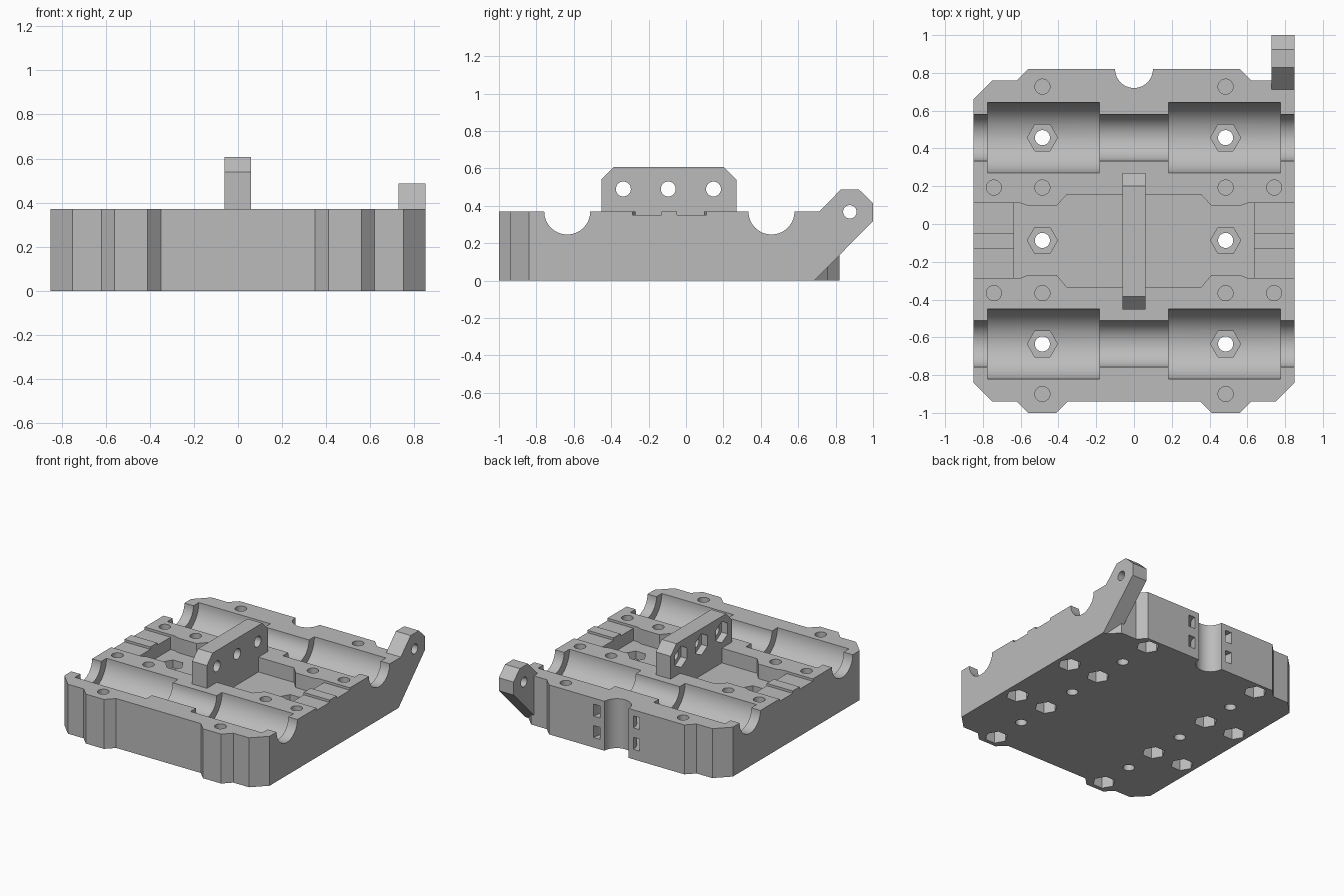
import bpy, bmesh, math

cube = bpy.data.objects.get("Cube")
if cube:
    bpy.data.objects.remove(cube, do_unlink=True)

grey = bpy.data.materials.new("mid grey")
grey.use_nodes = True
GREY = (0.5, 0.5, 0.5, 1)
grey.diffuse_color = GREY
grey.node_tree.nodes["Principled BSDF"].inputs["Base Color"].default_value = GREY

TOP = 0.37      # deck height
HALF = 0.85     # half width
HOLE = 0.04     # screw hole radius
NUT = 0.08      # nut pocket radius


def prism(name, pts, axis, a, b):
    """Extrude a profile along z (points x, y) or along x (points y, z)."""
    bm = bmesh.new()

    def place(u, v, w):
        return (u, v, w) if axis == "z" else (w, u, v)
    low = [bm.verts.new(place(u, v, a)) for u, v in pts]
    high = [bm.verts.new(place(u, v, b)) for u, v in pts]
    bm.faces.new(low)
    bm.faces.new(high)
    for i in range(len(pts)):
        j = (i + 1) % len(pts)
        bm.faces.new((low[i], low[j], high[j], high[i]))
    bmesh.ops.recalc_face_normals(bm, faces=bm.faces)
    mesh = bpy.data.meshes.new(name)
    bm.to_mesh(mesh)
    bm.free()
    mesh.materials.append(grey)
    obj = bpy.data.objects.new(name, mesh)
    bpy.context.collection.objects.link(obj)
    return obj


def arc(u, v, r, n=32, start=0.0, sweep=2 * math.pi, closed=True):
    steps = n if closed else n - 1
    return [(u + r * math.cos(start + sweep * i / steps),
             v + r * math.sin(start + sweep * i / steps)) for i in range(n)]


def mirrored(right):
    return right + [(-x, y) for x, y in reversed(right)]


def combine(target, tool, operation="DIFFERENCE"):
    mod = target.modifiers.new("combine", "BOOLEAN")
    mod.operation = operation
    mod.solver = "EXACT"
    mod.object = tool
    bpy.context.view_layer.objects.active = target
    bpy.ops.object.modifier_apply(modifier=mod.name)
    bpy.data.objects.remove(tool, do_unlink=True)


def cut(pts, axis, a, b):
    combine(body, prism("cutter", pts, axis, a, b))


# Carriage block outline, with feet at the front and chamfered corners
body = prism("carriage_body", mirrored([
    (0.35, -0.94), (0.41, -1.0), (0.56, -1.0), (0.62, -0.94), (0.75, -0.94),
    (HALF, -0.84), (HALF, 0.66), (0.75, 0.76), (0.62, 0.76), (0.56, 0.82)]),
    "z", 0, TOP)

# Rod grooves and the wider bearing seats
for y in (0.457, -0.635):
    cut(arc(y, TOP, 0.123, 64), "x", -1, 1)
    for side in (-1, 1):
        a, b = sorted((side * 0.182, side * 0.775))
        cut(arc(y, TOP, 0.186, 64), "x", a, b)

# Central pocket
cut(mirrored([(0.355, -0.335), (0.41, -0.27), (0.56, -0.27), (0.6, -0.285),
              (0.635, -0.285), (0.635, 0.11), (0.6, 0.11), (0.56, 0.096),
              (0.41, 0.096), (0.355, 0.156)]), "z", 0.26, 0.5)

# Shallow belt channels at both ends
for side in (-1, 1):
    for y0, y1 in ((-0.285, -0.13), (-0.048, 0.11)):
        x0, x1 = side * 0.6, side * 0.9
        cut([(x0, y0), (x1, y0), (x1, y1), (x0, y1)], "z", 0.352, 0.5)

# Round notch in the back, with two tie slots running around it
cut(arc(0, 0.82, 0.1, 64), "z", -0.1, 0.5)
for z in (0.12, 0.28):
    outer = arc(0, 0.82, 0.19, 24, math.pi, math.pi, False)
    inner = arc(0, 0.82, 0.138, 24, 2 * math.pi, -math.pi, False)
    band = ([(-0.19, 0.9)] + outer + [(0.19, 0.9), (0.138, 0.9)]
            + inner + [(-0.138, 0.9)])
    cut(band, "z", z - 0.045, z + 0.045)

for side in (-1, 1):
    # Through holes with nut recesses from above
    for y, seat in ((0.457, 0.13), (-0.087, 0.2), (-0.635, 0.13)):
        cut(arc(side * 0.485, y, HOLE), "z", -0.1, 0.5)
        cut(arc(side * 0.485, y, NUT, 6), "z", seat, 0.5)
    # Blind screw holes on top with nut pockets underneath
    for x, y in ((0.485, 0.727), (0.485, 0.193), (0.742, 0.193),
                 (0.485, -0.366), (0.742, -0.366), (0.485, -0.9)):
        cut(arc(side * x, y, HOLE), "z", 0.14, 0.5)
        cut(arc(side * x, y, NUT, 6), "z", -0.1, 0.12)

# Raised mounting plate with three bolts and nut pockets on one face
plate = prism("mounting_plate", [
    (-0.453, 0.2), (-0.453, 0.54), (-0.385, 0.608), (0.202, 0.608),
    (0.27, 0.54), (0.27, 0.2)], "x", -0.062, 0.06)
combine(body, plate, "UNION")
for y in (-0.335, -0.095, 0.147):
    cut(arc(y, 0.49, HOLE), "x", -0.2, 0.2)
    cut(arc(y, 0.49, NUT, 6, math.pi / 6), "x", -0.2, -0.012)

# Slanted arm with a pivot hole at the back corner
arm = prism("corner_arm", [
    (0.65, 0), (0.685, 0), (1.0, 0.318), (1.0, 0.415), (0.925, 0.487),
    (0.828, 0.487), (0.712, TOP), (0.65, TOP)], "x", 0.728, HALF)
combine(body, arm, "UNION")
cut(arc(0.876, 0.368, 0.036), "x", 0.6, 1)

# Smooth the round surfaces and keep the edges sharp
bpy.ops.object.select_all(action="DESELECT")
body.select_set(True)
bpy.context.view_layer.objects.active = body
bpy.ops.object.shade_smooth_by_angle(angle=math.radians(30))
